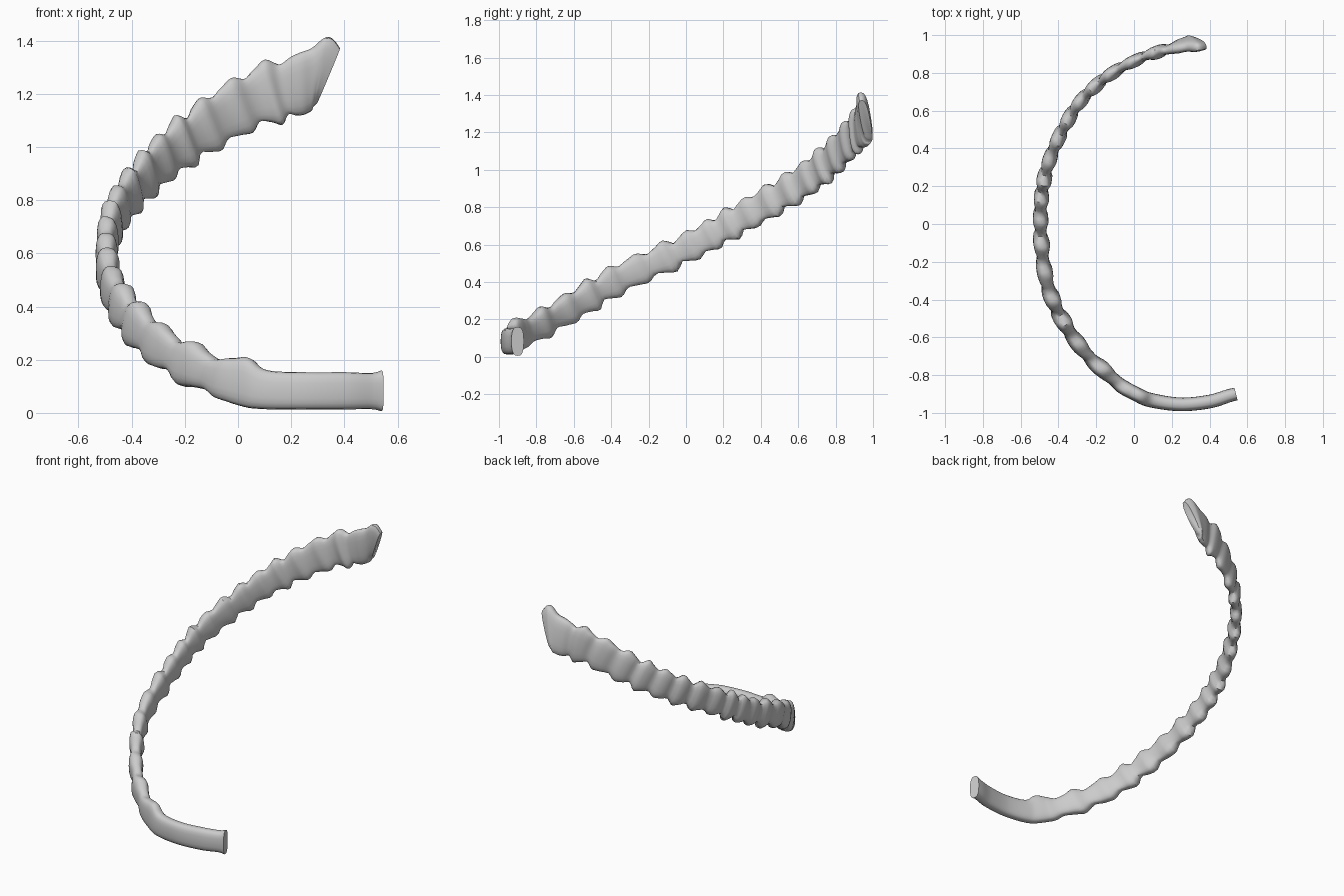
import bpy, bmesh
from math import sin, cos, pi, copysign
from mathutils import Vector

cube = bpy.data.objects.get("Cube")
if cube:
    bpy.data.objects.remove(cube)

grey = bpy.data.materials.new("stone grey")
grey.use_nodes = True
colour = (0.6, 0.6, 0.6, 1)
grey.diffuse_color = colour
grey.node_tree.nodes["Principled BSDF"].inputs["Base Color"].default_value = colour

# Path stations: x, y, z, half height, half thickness, lean, ridge count
STATIONS = [
    (.54, -.90, .083, .077, .034, 0, -3),
    (.50, -.91, .082, .068, .035, 0, -2.8),
    (.40, -.94, .083, .07, .036, 0, -2),
    (.25, -.955, .083, .07, .036, 0, -1.4),
    (.10, -.935, .088, .074, .038, .1, -1),
    (.02, -.905, .118, .092, .038, .2, -.3),
    (-.10, -.83, .145, .072, .038, .4, .5),
    (-.30, -.63, .255, .075, .038, .5, 2),
    (-.45, -.35, .42, .075, .038, .5, 4.3),
    (-.495, 0, .58, .073, .036, .5, 6.75),
    (-.46, .30, .745, .077, .034, .5, 9.6),
    (-.32, .60, .92, .083, .032, .5, 12.4),
    (-.15, .775, 1.055, .092, .03, .5, 14.6),
    (.05, .885, 1.175, .102, .028, .4, 16.4),
    (.20, .93, 1.225, .112, .03, .15, 17.6),
    (.27, .95, 1.25, .12, .033, 0, 18.2),
    (.31, .955, 1.28, .137, .034, -.2, 18.6),
    (.34, .958, 1.268, .112, .026, -.4, 19),
]
STEPS, SIDES = 16, 20


def smooth_point(i, t):
    """Catmull-Rom blend of all station values."""
    last = len(STATIONS) - 1
    a, b, c, d = (STATIONS[min(max(i + k, 0), last)] for k in (-1, 0, 1, 2))
    return [q + .5 * t * (r - p + t * (2 * p - 5 * q + 4 * r - s + t * (3 * (q - r) + s - p)))
            for p, q, r, s in zip(a, b, c, d)]


samples = [smooth_point(i, k / STEPS) for i in range(len(STATIONS) - 1) for k in range(STEPS)]
samples.append(list(STATIONS[-1]))


def ring(j):
    """Rounded slab section, swollen by the ridges."""
    x, y, z, h, w, lean, count = samples[j]
    before, after = samples[max(j - 1, 0)], samples[min(j + 1, len(samples) - 1)]
    along = Vector((after[0] - before[0], after[1] - before[1], 0)).normalized()
    side = Vector((along.y, -along.x, 0))
    roll = .22 * max(0, x - .15) / .2 if y > 0 else 0
    up = (Vector((0, 0, 1)) - lean * along).normalized() + roll * side
    fade = min(max(count, 0), 1) * min(max(18.2 - count, 0), 1)
    points = []
    for s in range(SIDES):
        angle = 2 * pi * s / SIDES
        c, v = cos(angle), sin(angle)
        phase = 2 * pi * (count + .15 * c)
        swell = fade * (cos(phase) + .25 * sin(2 * phase)) * (.85 + .25 * sin(count * 2.3))
        width = (w + .006 * swell) * copysign(abs(c) ** .7, c)
        height = (h + .017 * swell) * copysign(abs(v) ** .75, v)
        points.append(Vector((x, y, z)) + side * (width + .004 * fade * sin(phase)) + up * height)
    return points


# Curved ridged band
bm = bmesh.new()
rings = [[bm.verts.new(p) for p in ring(j)] for j in range(len(samples))]
for a, b in zip(rings, rings[1:]):
    for s in range(SIDES):
        n = (s + 1) % SIDES
        bm.faces.new((a[s], a[n], b[n], b[s]))
bm.faces.new(rings[0])
bm.faces.new(rings[-1])
bmesh.ops.recalc_face_normals(bm, faces=bm.faces)

mesh = bpy.data.meshes.new("ridged_band")
bm.to_mesh(mesh)
bm.free()
mesh.materials.append(grey)
band = bpy.data.objects.new("ridged_band", mesh)
bpy.context.collection.objects.link(band)
bpy.ops.object.select_all(action='DESELECT')
band.select_set(True)
bpy.context.view_layer.objects.active = band
bpy.ops.object.shade_smooth_by_angle(angle=.8)
